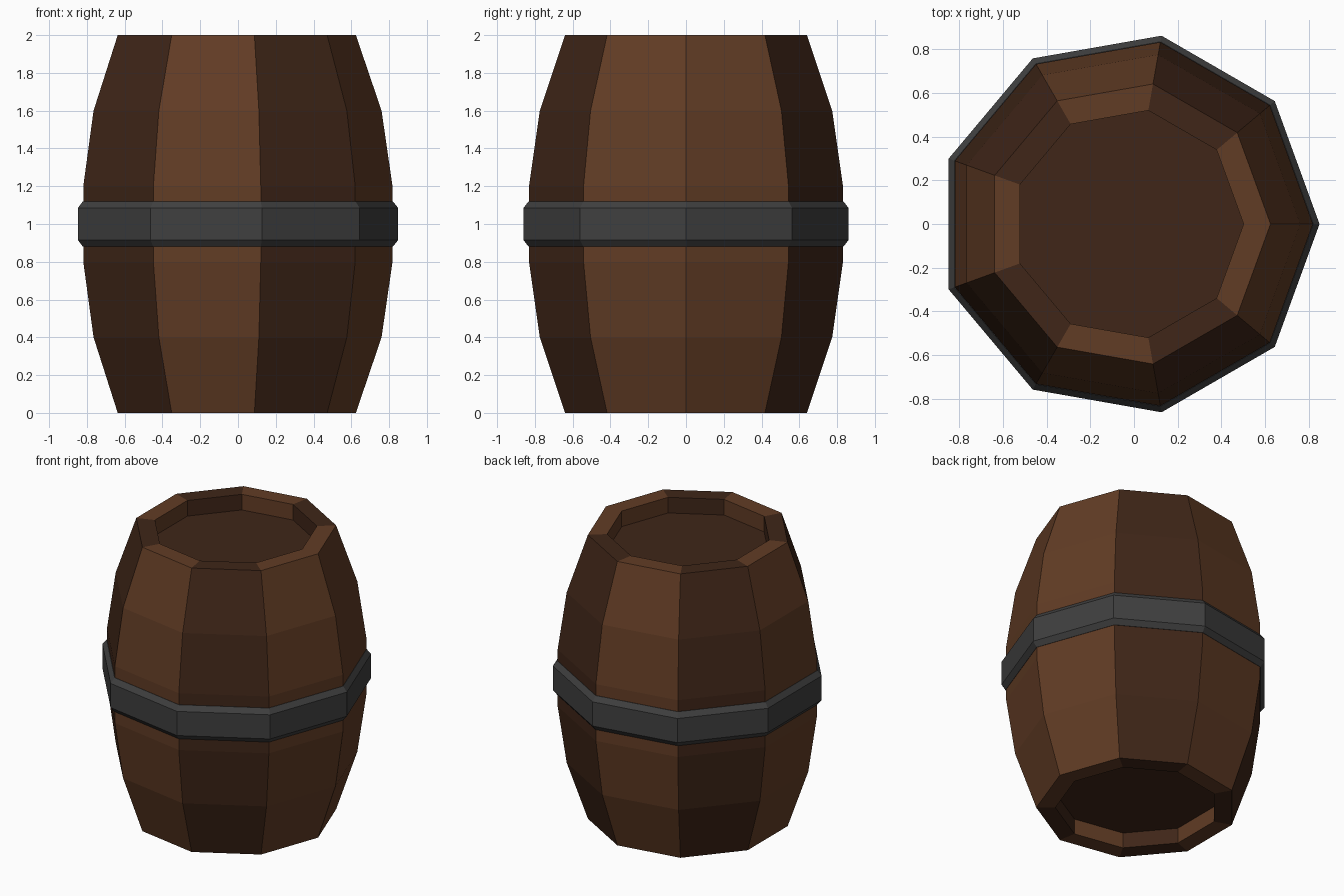
import bpy, bmesh
from math import cos, sin, tau

if "Cube" in bpy.data.objects:
    bpy.data.objects.remove(bpy.data.objects["Cube"])

SIDES = 9
X_OFF = -0.026  # centres the odd-sided outline on x = 0


def material(name, rgb):
    m = bpy.data.materials.new(name)
    m.diffuse_color = (*rgb, 1)
    m.use_nodes = True
    m.node_tree.nodes["Principled BSDF"].inputs["Base Color"].default_value = m.diffuse_color
    return m


light_wood = material("light_wood", (0.12, 0.045, 0.018))
dark_wood = material("dark_wood", (0.05, 0.019, 0.009))
metal = material("dark_metal", (0.05, 0.05, 0.05))


def lathe(name, profile, mats, closed=False):
    """Spin (radius, z) points into flat facets, cycling materials per stave."""
    bm = bmesh.new()
    rings = [[bm.verts.new((r * cos(tau * k / SIDES) + X_OFF,
                            r * sin(tau * k / SIDES), z))
              for k in range(SIDES)] for r, z in profile]
    pairs = list(zip(rings, rings[1:]))
    if closed:
        pairs.append((rings[-1], rings[0]))
    for a, b in pairs:
        for k in range(SIDES):
            n = (k + 1) % SIDES
            f = bm.faces.new((a[k], a[n], b[n], b[k]))
            f.material_index = (k % 2) % len(mats)
    if not closed:  # recessed lids
        for ring in (rings[0], rings[-1]):
            bm.faces.new(ring).material_index = len(mats) - 1
    bmesh.ops.recalc_face_normals(bm, faces=bm.faces)
    me = bpy.data.meshes.new(name)
    bm.to_mesh(me)
    bm.free()
    for m in mats:
        me.materials.append(m)
    ob = bpy.data.objects.new(name, me)
    bpy.context.collection.objects.link(ob)
    return ob


# Staved body with recessed lids; upper half mirrors the lower half
lower = [(0.527, 0.11), (0.527, 0), (0.65, 0), (0.786, 0.4), (0.844, 0.8)]
upper = [(r, 2 - z) for r, z in reversed(lower)]
lathe("barrel_body", lower + upper, [light_wood, dark_wood])

# Chamfered metal hoop around the middle
lathe("metal_hoop", [(0.835, 0.88), (0.846, 0.88), (0.874, 0.915),
                     (0.874, 1.085), (0.846, 1.12), (0.835, 1.12)],
      [metal], closed=True)
